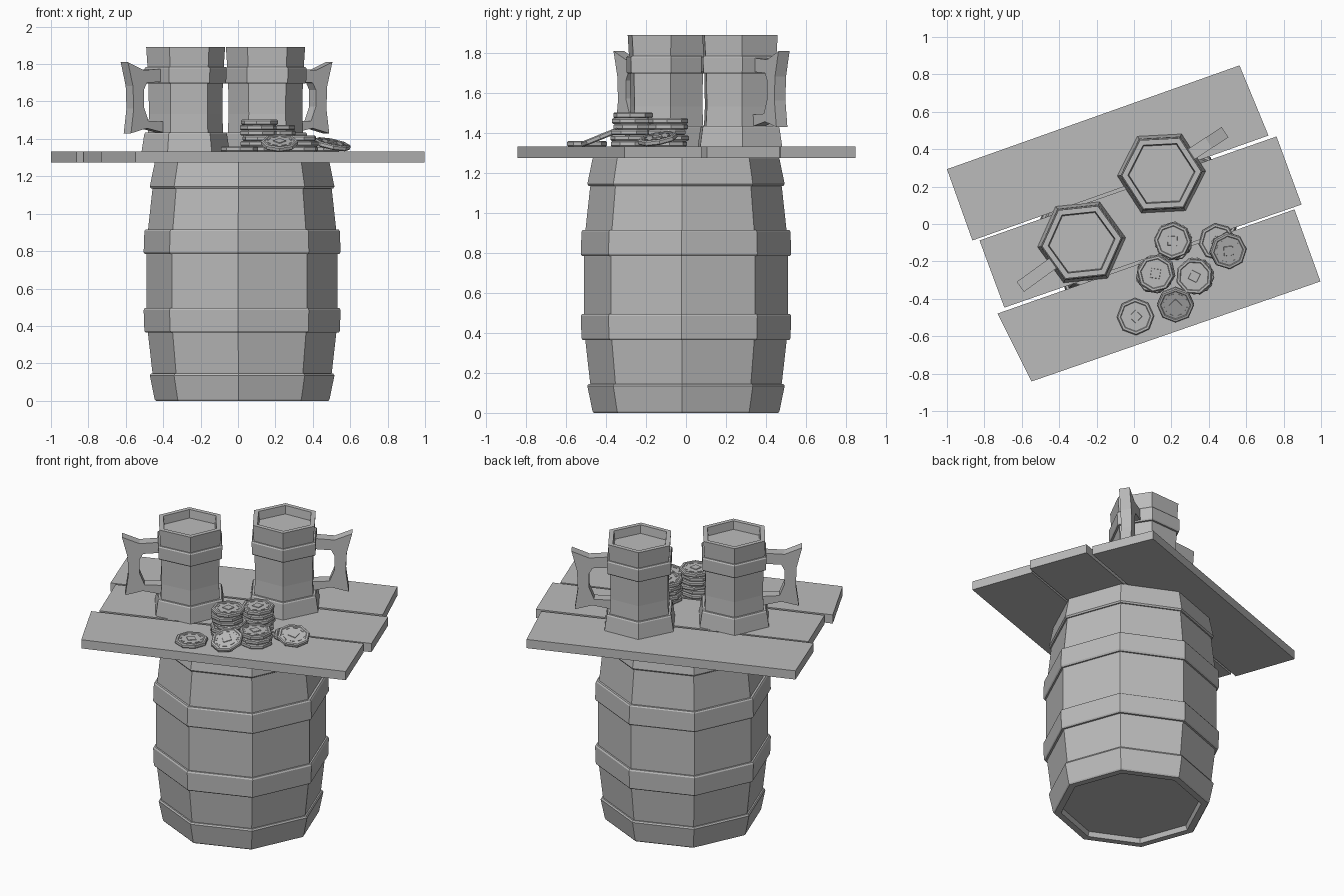
import bpy, bmesh, math, random
from mathutils import Vector, Matrix

random.seed(4)
cube = bpy.data.objects.get("Cube")
if cube:
    bpy.data.objects.remove(cube, do_unlink=True)

grey = bpy.data.materials.new("plain grey")
grey.use_nodes = True
tone = (0.5, 0.5, 0.5, 1)
grey.diffuse_color = tone
grey.node_tree.nodes["Principled BSDF"].inputs["Base Color"].default_value = tone


def finish(name, bm, matrix=None):
    bmesh.ops.recalc_face_normals(bm, faces=bm.faces)
    mesh = bpy.data.meshes.new(name)
    bm.to_mesh(mesh)
    bm.free()
    mesh.materials.append(grey)
    obj = bpy.data.objects.new(name, mesh)
    bpy.context.collection.objects.link(obj)
    if matrix:
        obj.matrix_world = matrix
    return obj


def lathe(bm, profile, sides, turn=0, closed=False):
    """Spin (radius, height) points into a faceted solid or a closed ring."""
    rings = []
    for r, z in profile:
        angles = [turn + math.tau * i / sides for i in range(sides)]
        rings.append([bm.verts.new((r * math.cos(a), r * math.sin(a), z)) for a in angles])
    pairs = list(zip(rings, rings[1:]))
    if closed:
        pairs.append((rings[-1], rings[0]))
    else:
        bm.faces.new(rings[0])
        bm.faces.new(rings[-1])
    for low, high in pairs:
        for i in range(sides):
            j = (i + 1) % sides
            bm.faces.new((low[i], low[j], high[j], high[i]))


def prism(bm, points, offset):
    """Extrude a flat outline by an offset vector."""
    face = bm.faces.new([bm.verts.new(p) for p in points])
    extra = bmesh.ops.extrude_face_region(bm, geom=[face])["geom"]
    verts = [g for g in extra if isinstance(g, bmesh.types.BMVert)]
    bmesh.ops.translate(bm, verts=verts, vec=offset)


def place(x, y, z, turn=0):
    return Matrix.Translation((x, y, z)) @ Matrix.Rotation(math.radians(turn), 4, "Z")


# Barrel: staved body with recessed ends
barrel_at = place(0.022, 0, 0, -2.4)
bm = bmesh.new()
lathe(bm, [(0.41, 0.03), (0.42, 0), (0.455, 0), (0.48, 0.15), (0.505, 0.37), (0.511, 0.5),
           (0.511, 0.78), (0.505, 0.9), (0.48, 1.13), (0.455, 1.275), (0.42, 1.275),
           (0.41, 1.245)], 8)
finish("barrel_body", bm, barrel_at)

# Barrel hoops, mirrored from bottom to top
height = 1.28
for name, r0, z0, r1, z1 in [("end_hoop", 0.468, 0, 0.494, 0.145),
                             ("middle_hoop", 0.523, 0.365, 0.527, 0.495)]:
    for side in ("lower", "upper"):
        ring = [(r0 - 0.04, z0), (r0 - 0.006, z0), (r0, z0 + 0.008), (r1, z1 - 0.01),
                (r1 - 0.006, z1), (r1 - 0.04, z1)]
        if side == "upper":
            ring = [(r, height - z) for r, z in ring]
        bm = bmesh.new()
        lathe(bm, ring, 8, closed=True)
        finish(side + "_" + name, bm, barrel_at)

# Table top: three skewed planks
planks = {
    "back_plank": [(-1, 0.293), (-0.864, -0.088), (0.719, 0.473), (0.564, 0.848)],
    "middle_plank": [(-0.826, -0.088), (-0.693, -0.447), (0.896, 0.104), (0.762, 0.468)],
    "front_plank": [(-0.73, -0.479), (-0.548, -0.842), (0.997, -0.307), (0.858, 0.078)],
}
table = 1.332
for name, corners in planks.items():
    bm = bmesh.new()
    prism(bm, [(x, y, 1.275) for x, y in corners], Vector((0, 0, table - 1.275)))
    finish(name, bm)

# Mugs: hexagonal cup with bands and a filled top, plus a carved handle
cup = [(0.237, 0), (0.222, 0.095), (0.216, 0.103), (0.202, 0.103), (0.197, 0.2), (0.2, 0.365),
       (0.213, 0.365), (0.218, 0.373), (0.22, 0.445), (0.214, 0.453), (0.205, 0.453),
       (0.212, 0.558), (0.18, 0.558), (0.174, 0.505)]
grip = [(0.16, 0.375), (0.16, 0.445), (0.3, 0.435), (0.405, 0.478), (0.372, 0.35),
        (0.367, 0.23), (0.385, 0.098), (0.28, 0.125), (0.16, 0.1), (0.16, 0.16),
        (0.27, 0.165), (0.3, 0.24), (0.3, 0.33), (0.28, 0.368)]
for side, x, y, turn in [("left", 0.147, 0.27, 33), ("right", -0.28, -0.098, 216)]:
    at = place(x, y, table, turn)
    bm = bmesh.new()
    lathe(bm, cup, 6, math.pi / 6)
    finish(side + "_mug", bm, at)
    bm = bmesh.new()
    prism(bm, [(r, -0.033, z) for r, z in grip], Vector((0, 0.066, 0)))
    finish(side + "_mug_handle", bm, at)

# Coins: raised rim, sunken faces, a central diamond and a ring of ticks
thick = 0.028


def coin(name, matrix):
    bm = bmesh.new()
    lathe(bm, [(0.078, 0.004), (0.082, 0), (0.094, 0), (0.1, 0.006), (0.1, thick - 0.006),
               (0.094, thick), (0.082, thick), (0.078, thick - 0.004)], 8)
    lathe(bm, [(0.036, thick - 0.005), (0.034, thick)], 4)
    for i in range(8):
        spot = Matrix.Rotation(math.tau * (i + 0.5) / 8, 4, "Z")
        spot = spot @ Matrix.Translation((0.062, 0, thick - 0.004))
        spot = spot @ Matrix.Diagonal((0.006, 0.026, 0.006, 1))
        bmesh.ops.create_cube(bm, size=1, matrix=spot)
    finish(name, bm, matrix)


stacks = [("tall_coin_stack", 0.115, -0.265, 6), ("back_coin_stack", 0.206, -0.09, 5),
          ("short_coin_stack", 0.322, -0.28, 3), ("side_coin", 0.445, -0.095, 1),
          ("loose_coin", 0.008, -0.495, 1)]
for name, x, y, count in stacks:
    for i in range(count):
        slip = 0.01 if i < count - 1 else 0
        coin(f"{name}_{i + 1}", place(x + random.uniform(-slip, slip),
                                      y + random.uniform(-slip, slip),
                                      table + i * thick * 1.02, random.uniform(0, 45)))

# Coins leaning on their neighbours
coin("leaning_front_coin", place(0.222, -0.425, table + 0.034)
     @ Matrix.Rotation(math.radians(22), 4, "X"))
coin("leaning_side_coin", place(0.5, -0.14, table + 0.026, -40)
     @ Matrix.Rotation(math.radians(15), 4, "Y"))
